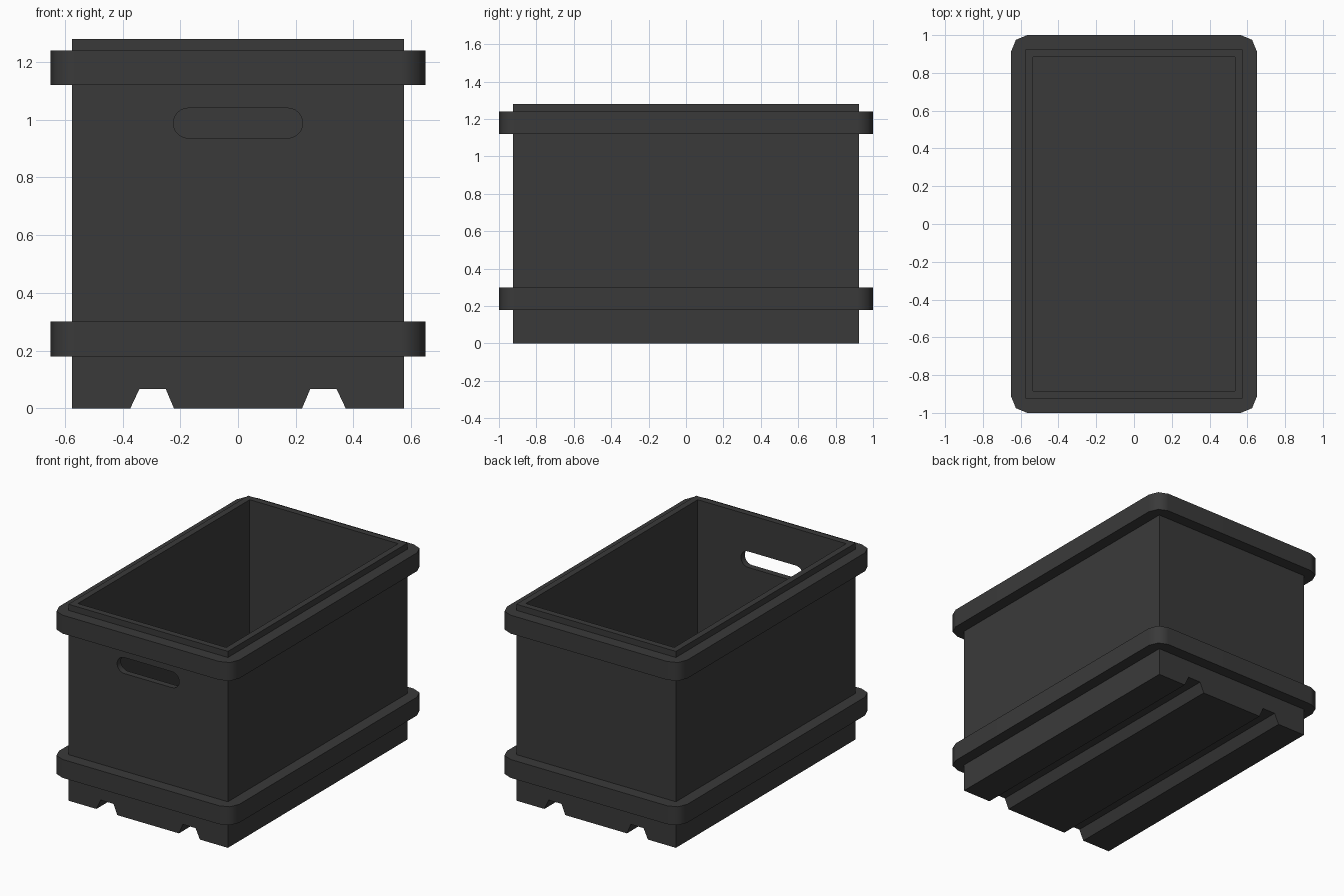
import bpy, bmesh
from math import sin, cos, pi, radians
from mathutils import Vector

if "Cube" in bpy.data.objects:
    bpy.data.objects.remove(bpy.data.objects["Cube"])

W, D, H = 0.575, 0.925, 1.28      # body half width, half depth, height
WALL, FLOOR = 0.04, 0.10

plastic = bpy.data.materials.new("dark_plastic")
plastic.diffuse_color = (0.042, 0.042, 0.042, 1)
plastic.use_nodes = True
plastic.node_tree.nodes["Principled BSDF"].inputs["Base Color"].default_value = plastic.diffuse_color


def prism(name, outline, start, end, axis="z"):
    """Extrude a 2D outline along z (outline is x,y) or along y (outline is x,z)."""
    bm = bmesh.new()
    place = (lambda a, b: (a, b, start)) if axis == "z" else (lambda a, b: (a, start, b))
    face = bm.faces.new([bm.verts.new(place(a, b)) for a, b in outline])
    out = bmesh.ops.extrude_face_region(bm, geom=[face], use_keep_orig=True)
    shift = Vector((0, 0, end - start)) if axis == "z" else Vector((0, end - start, 0))
    bmesh.ops.translate(bm, vec=shift, verts=[g for g in out["geom"] if isinstance(g, bmesh.types.BMVert)])
    bmesh.ops.recalc_face_normals(bm, faces=bm.faces)
    mesh = bpy.data.meshes.new(name)
    bm.to_mesh(mesh)
    bm.free()
    obj = bpy.data.objects.new(name, mesh)
    bpy.context.collection.objects.link(obj)
    mesh.materials.append(plastic)
    return obj


def rounded(w, h, r, segs, cx=0, cy=0):
    """Rounded rectangle outline from half sizes; r = 0 gives a plain rectangle."""
    pts = []
    for i, (sx, sy) in enumerate([(1, 1), (-1, 1), (-1, -1), (1, -1)]):
        for k in range(segs + 1 if r else 1):
            a = (i + k / max(segs, 1)) * pi / 2
            p = (cx + sx * (w - r) + r * cos(a), cy + sy * (h - r) + r * sin(a))
            if not pts or (Vector(p) - Vector(pts[-1])).length > 1e-5:
                pts.append(p)
    if (Vector(pts[0]) - Vector(pts[-1])).length < 1e-5:
        pts.pop()
    return pts


def activate(obj):
    bpy.ops.object.select_all(action="DESELECT")
    obj.select_set(True)
    bpy.context.view_layer.objects.active = obj


def cut(obj, cutter):
    activate(obj)
    mod = obj.modifiers.new("cut", "BOOLEAN")
    mod.operation, mod.solver, mod.object = "DIFFERENCE", "EXACT", cutter
    bpy.ops.object.modifier_apply(modifier=mod.name)
    bpy.data.objects.remove(cutter)


def finish(obj):
    activate(obj)
    bpy.ops.object.shade_smooth_by_angle(angle=radians(50))
    obj.modifiers.new("flat_sides", "WEIGHTED_NORMAL").keep_sharp = True


# Body: front profile with two runner grooves along the underside
half = [(0.222, 0), (0.25, 0.066), (0.342, 0.066), (0.373, 0), (W, 0), (W, H)]
body = prism("crate_body", half + [(-x, z) for x, z in reversed(half)], -D, D, "y")
cut(body, prism("cavity", rounded(W - WALL, D - WALL, 0, 0), FLOOR, H + 0.1))

# Grip slot, front wall only
cut(body, prism("slot", rounded(0.224, 0.052, 0.052, 6, 0, 0.988), -D - 0.1, -D + 0.2, "y"))
finish(body)

# Two rounded reinforcing bands around the body
for name, z in (("lower_band", 0.18), ("upper_band", 1.12)):
    band = prism(name, rounded(0.65, 1.0, 0.085, 2), z, z + 0.12)
    cut(band, prism("core", rounded(W - 0.005, D - 0.005, 0, 0), z - 0.1, z + 0.3))
    finish(band)
